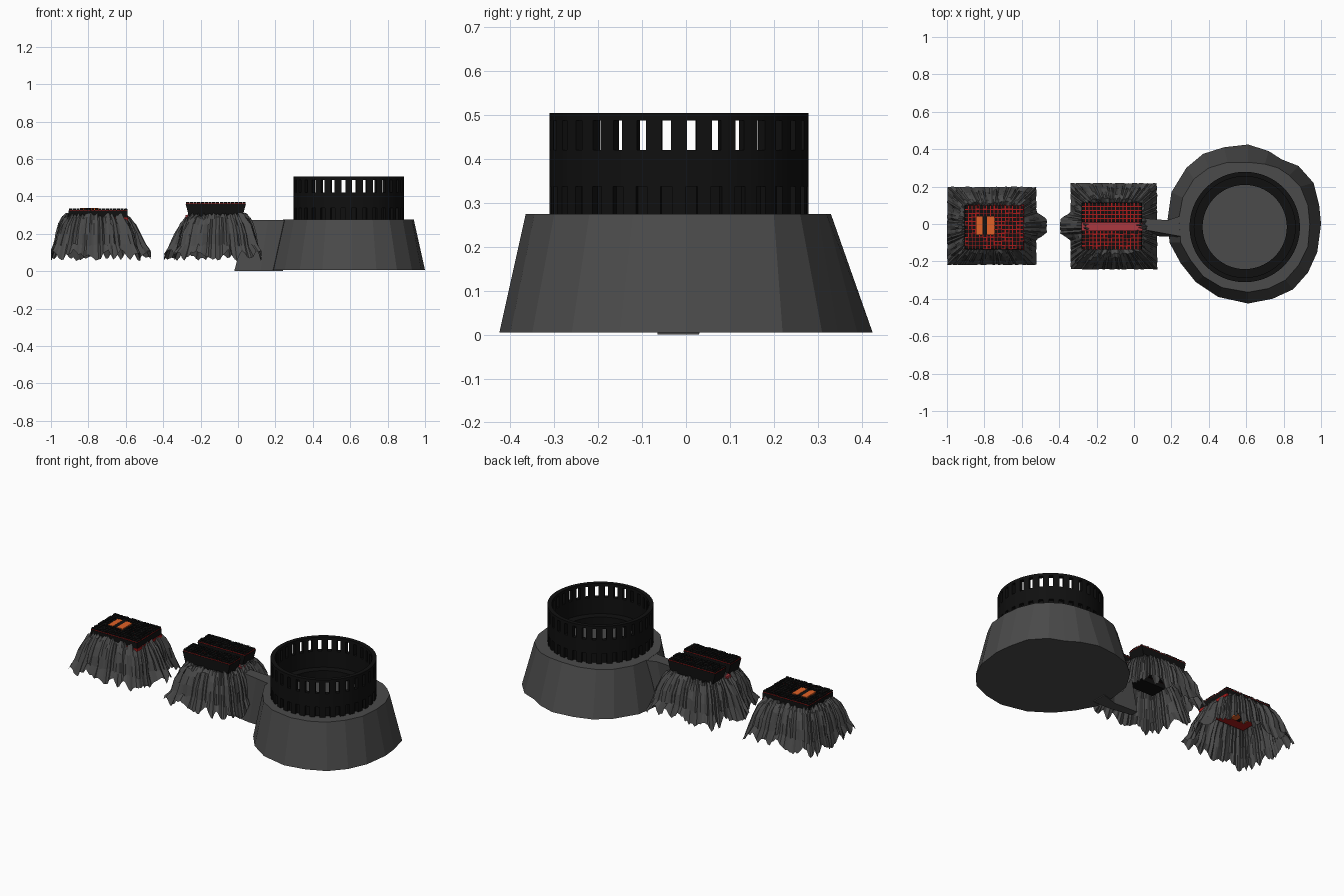
import bpy, bmesh, math, random
from mathutils import Matrix, Vector

if "Cube" in bpy.data.objects:
    bpy.data.objects.remove(bpy.data.objects["Cube"])

random.seed(7)


def material(name, rgb):
    m = bpy.data.materials.new(name)
    m.diffuse_color = (*rgb, 1)
    m.use_nodes = True
    m.node_tree.nodes["Principled BSDF"].inputs["Base Color"].default_value = m.diffuse_color
    return m


ROCK = material("rock_grey", (0.07, 0.07, 0.07))
BLACK = material("black", (0.005, 0.005, 0.005))
RED = material("red", (0.4, 0.01, 0.01))
STRIP = material("strip_red", (0.4, 0.04, 0.05))
ORANGE = material("orange", (0.75, 0.12, 0.02))


def finish(name, bm, mat):
    bmesh.ops.recalc_face_normals(bm, faces=bm.faces)
    me = bpy.data.meshes.new(name)
    bm.to_mesh(me)
    bm.free()
    ob = bpy.data.objects.new(name, me)
    bpy.context.collection.objects.link(ob)
    me.materials.append(mat)
    return ob


def add_box(bm, x0, x1, y0, y1, z0, z1, taper=0.0):
    # axis-aligned block; taper pulls the lower x ends inward
    r = bmesh.ops.create_cube(bm, size=1)
    for v in r["verts"]:
        low = v.co.z < 0
        s = 1 if v.co.x > 0 else -1
        v.co = Vector((x1 if s > 0 else x0, y1 if v.co.y > 0 else y0, z0 if low else z1))
        if low:
            v.co.x -= s * taper
    return r["verts"]


def box(name, mat, *dims, **kw):
    bm = bmesh.new()
    add_box(bm, *dims, **kw)
    return finish(name, bm, mat)


def loft(name, lower, upper, z0, z1, mat):
    # solid between two outlines with the same point count
    bm = bmesh.new()
    a = [bm.verts.new((x, y, z0)) for x, y in lower]
    b = [bm.verts.new((x, y, z1)) for x, y in upper]
    n = len(a)
    for i in range(n):
        j = (i + 1) % n
        bm.faces.new((a[i], a[j], b[j], b[i]))
    bm.faces.new(a)
    bm.faces.new(b)
    return finish(name, bm, mat)


# mesa under the round tower
foot = [(.61, .425), (.72, .39), (.79, .345), (.88, .31), (.96, .22), (.99, .1), (1, 0),
        (.98, -.15), (.93, -.26), (.85, -.35), (.74, -.4), (.61, -.425), (.45, -.39), (.33, -.31),
        (.25, -.21), (.19, -.1), (.18, .03), (.2, .17), (.28, .3), (.37, .375), (.48, .41)]
brow = [(.61, .33), (.7, .32), (.77, .3), (.83, .26), (.89, .2), (.93, .1), (.94, 0),
        (.93, -.12), (.88, -.22), (.81, -.3), (.72, -.345), (.61, -.365), (.47, -.34), (.37, -.28),
        (.3, -.19), (.25, -.1), (.24, .03), (.26, .14), (.32, .24), (.4, .3), (.5, .33)]
loft("mesa", foot, brow, 0.005, 0.275, ROCK)

# narrow spur reaching toward the middle rock
loft("mesa_spur",
     [(.24, .03), (.14, 0), (-.02, .005), (-.02, -.04), (.12, -.065), (.24, -.065)],
     [(.27, .05), (.18, .02), (.06, .03), (.05, -.03), (.16, -.05), (.27, -.07)],
     0.0, 0.274, ROCK)

# round tower: spun profile with an inner ledge
CX, CY, R, N = 0.592, -0.016, 0.295, 32
profile = [(R, .27), (R, .505), (.27, .505), (.27, .32), (.225, .32), (.225, .27)]
bm = bmesh.new()
vs = [bm.verts.new((r, 0, z)) for r, z in profile]
es = [bm.edges.new((vs[i], vs[(i + 1) % len(vs)])) for i in range(len(vs))]
bmesh.ops.spin(bm, geom=vs + es, cent=(0, 0, 0), axis=(0, 0, 1), angle=math.tau, steps=96)
bmesh.ops.remove_doubles(bm, verts=bm.verts, dist=1e-4)
bmesh.ops.translate(bm, verts=bm.verts, vec=(CX, CY, 0))
tower = finish("round_tower", bm, BLACK)

# window slots and foot recesses cut around the tower
bm = bmesh.new()
for i in range(N):
    rot = Matrix.Translation((CX, CY, 0)) @ Matrix.Rotation(math.tau * (i + 0.5) / N, 4, "Z")
    new = add_box(bm, .24, .32, -.011, .011, .42, .488)
    new += add_box(bm, .277, .32, -.013, .013, .26, .337)
    bmesh.ops.transform(bm, matrix=rot, verts=new)
cutter = finish("slot_cutter", bm, BLACK)
cutter.hide_render = True
mod = tower.modifiers.new("slots", "BOOLEAN")
mod.operation, mod.solver, mod.object = "DIFFERENCE", "EXACT", cutter
bpy.context.view_layer.objects.active = tower
bpy.ops.object.modifier_apply(modifier="slots")
bpy.data.objects.remove(cutter)


def floating_rock(name, cx, cy, hx, hy, side):
    # open craggy skirt: (inset, height, corner rounding, nose amount, height jitter)
    levels = [(0, .085, 0, 1, 0), (.012, .14, .05, .75, .008), (.022, .2, .1, .5, .008),
              (.038, .25, .15, .25, .008), (.055, .282, .2, .05, .01), (.075, .302, .2, 0, .012),
              (.098, .29, .1, 0, .012), (.12, .275, 0, 0, 0)]
    n = 36
    t = [-1 + 2 * i / n for i in range(n)]
    path = ([(a, -1) for a in t] + [(1, a) for a in t] +
            [(-a, 1) for a in t] + [(-1, -a) for a in t])
    crag = [random.random() for _ in path]
    hang = [random.uniform(-.012, .012) + .022 * math.sin(i * .7 + 2 * math.sin(i * .23))
            for i in range(len(path))]
    bm = bmesh.new()
    rings = []
    for k, (inset, z, rnd, nose, jit) in enumerate(levels):
        ring = []
        for i, (u, v) in enumerate(path):
            d = inset + (.016 * crag[i] + random.uniform(0, .006) if 0 < k < 7 else .004 * crag[i])
            s = 1 - rnd * max(0, abs(u) + abs(v) - 1.5)
            x, y = u * (hx - d) * s, v * (hy - d) * s
            if u == side:
                x += side * .055 * nose * min(1, max(0, (.075 - abs(v * hy)) / .035))
            dz = hang[i] if k == 0 else random.uniform(-jit, jit)
            ring.append(bm.verts.new((cx + x, cy + y, z + dz)))
        rings.append(ring)
    for a, b in zip(rings, rings[1:]):
        for i in range(len(a)):
            j = (i + 1) % len(a)
            bm.faces.new((a[i], a[j], b[j], b[i]))
    finish(name, bm, ROCK)


floating_rock("left_rock", -.76, -.01, .24, .21, 1)
floating_rock("middle_rock", -.108, -.012, .233, .232, -1)


def tiled_block(name, x0, x1, y0, y1, z0, z1, nx, ny, taper=0.0):
    # black body, glowing red layer, grid of black roof tiles
    box(name + "_body", BLACK, x0, x1, y0, y1, z0, z1 - .012, taper=taper)
    box(name + "_glow", RED, x0 + .002, x1 - .002, y0 + .002, y1 - .002, z1 - .012, z1 - .008)
    bm = bmesh.new()
    dx, dy = (x1 - x0) / nx, (y1 - y0) / ny
    for i in range(nx):
        for j in range(ny):
            g = random.choice((.07, .12, .16))
            top = z1 - random.choice((0, 0, .003))
            add_box(bm, x0 + dx * (i + g), x0 + dx * (i + 1 - g),
                    y0 + dy * (j + g), y0 + dy * (j + 1 - g), z1 - .008, top)
    finish(name + "_tiles", bm, BLACK)


# left city block with red footing and orange core
tiled_block("left_block", -.905, -.59, -.135, .1, .288, .335, 16, 11)
box("left_footing", RED, -.908, -.587, -.138, .103, .272, .288)
for k, (x0, x1) in enumerate(((-.845, -.81), (-.785, -.745))):
    box(f"orange_core_{k + 1}", ORANGE, x0, x1, -.055, .04, .255, .338)
box("core_gap", BLACK, -.81, -.785, -.055, .04, .255, .337)

# middle city block in two halves with a red trench between
for side, y0, y1 in (("front", -.137, -.034), ("back", .008, .115)):
    tiled_block("middle_" + side, -.28, .042, y0, y1, .25, .37, 16, 5, taper=.03)
box("trench_floor", STRIP, -.28, .045, -.034, .008, .28, .3)
